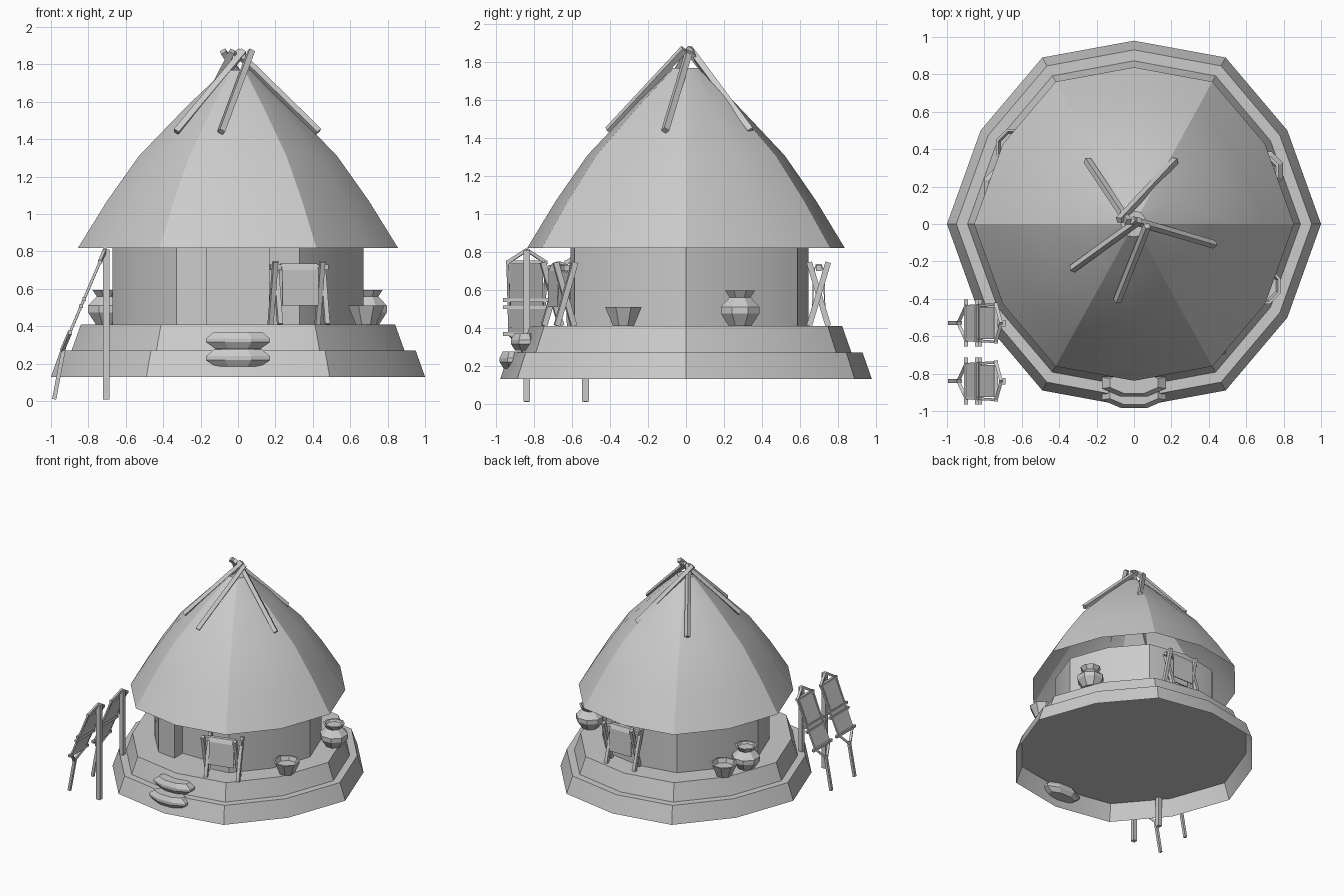
import bpy, bmesh, math
from mathutils import Vector, Matrix

cube = bpy.data.objects.get("Cube")
if cube:
    bpy.data.objects.remove(cube, do_unlink=True)

clay = bpy.data.materials.new("plain_grey")
clay.use_nodes = True
GREY = (0.6, 0.6, 0.6, 1)
clay.diffuse_color = GREY
clay.node_tree.nodes["Principled BSDF"].inputs["Base Color"].default_value = GREY


def finish(name, bm, smooth=None):
    bmesh.ops.recalc_face_normals(bm, faces=bm.faces)
    mesh = bpy.data.meshes.new(name)
    bm.to_mesh(mesh)
    bm.free()
    mesh.materials.append(clay)
    obj = bpy.data.objects.new(name, mesh)
    bpy.context.collection.objects.link(obj)
    if smooth:
        bpy.ops.object.select_all(action="DESELECT")
        obj.select_set(True)
        bpy.context.view_layer.objects.active = obj
        bpy.ops.object.shade_smooth_by_angle(angle=math.radians(smooth))
    return obj


def loft(bm, rings, bottom=True, top=True):
    """Skin a stack of equal-length point rings, with optional end caps."""
    loops = [[bm.verts.new(p) for p in ring] for ring in rings]
    for a, b in zip(loops, loops[1:]):
        for i in range(len(a)):
            j = (i + 1) % len(a)
            bm.faces.new((a[i], a[j], b[j], b[i]))
    if bottom:
        bm.faces.new(loops[0][::-1])
    if top:
        bm.faces.new(loops[-1])


def outline():
    """Twelve-sided plan shared by the plinth, walls and roof."""
    q = [(1, 0), (0.82, 0.5), (0.49, 0.89), (0, 0.98)]
    half = q + [(-x, y) for x, y in reversed(q[:3])]
    return half + [(x, -y) for x, y in reversed(half[1:-1])]


PLAN = outline()


def plan_shell(name, profile, smooth):
    """Shell open at the bottom and closed at the top."""
    bm = bmesh.new()
    loft(bm, [[(x * r, y * r, z) for x, y in PLAN] for r, z in profile], bottom=False)
    return finish(name, bm, smooth)


def turned(name, profile, centre, sides=8, stretch=(1, 1)):
    bm = bmesh.new()
    cx, cy = centre
    angles = [math.tau * (i + 0.5) / sides for i in range(sides)]
    loft(bm, [[(cx + r * stretch[0] * math.cos(a), cy + r * stretch[1] * math.sin(a), z)
               for a in angles] for r, z in profile])
    return finish(name, bm)


def beam(bm, start, end, width, depth=None, roll=0):
    """Square bar between two points."""
    start, end = Vector(start), Vector(end)
    d = end - start
    rot = d.to_track_quat("Z", "Y").to_matrix().to_4x4() @ Matrix.Rotation(math.radians(roll), 4, "Z")
    size = Matrix.Diagonal((width, depth or width, d.length, 1))
    bmesh.ops.create_cube(bm, size=1, matrix=Matrix.Translation((start + end) / 2) @ rot @ size)


# Two-tier hollow plinth
plan_shell("plinth_lower", [(1, 0.13), (0.95, 0.27)], 30)
plan_shell("plinth_upper", [(0.89, 0.27), (0.84, 0.41)], 30)

# Open-topped wall with a recessed doorway at the front
door = [(-0.165, -0.61), (-0.165, -0.5), (0.165, -0.5), (0.165, -0.61)]
plan = []
for x, y in PLAN:
    plan += door if y < -0.95 else [(x * 0.67, y * 0.66)]
bm = bmesh.new()
loft(bm, [[(x, y, z) for x, y in plan] for z in (0.41, 0.825)], bottom=False, top=False)
finish("wall", bm, 30)

# Thatched roof shell, open underneath
plan_shell("thatch_roof", [(0.855, 0.82), (0.7, 1.07), (0.53, 1.31), (0.27, 1.58), (0.07, 1.77)], 25)

# Crossed poles at the peak
poles = [((0.22, 0.34), (-0.08, 0.02)), ((-0.25, 0.34), (-0.03, 0.01)), ((-0.33, -0.24), (0.03, 0.02)),
         ((-0.09, -0.41), (0.07, -0.01)), ((0.43, -0.11), (-0.01, 0.02))]
bm = bmesh.new()
for low, high in poles:
    beam(bm, (*low, 1.44), (*high, 1.87), 0.032, roll=45)
finish("roof_poles", bm)

# Stone steps in front of the door
for name, y, z in (("upper_step", -0.85, 0.28), ("lower_step", -0.91, 0.185)):
    turned(name, [(0.13, z), (0.185, z + 0.035), (0.185, z + 0.055), (0.14, z + 0.09)], (0, y), 8, (1, 0.43))

# Jugs and bowls on the plinth
jug = [(0.065, 0.41), (0.11, 0.475), (0.11, 0.51), (0.06, 0.56), (0.085, 0.595), (0.07, 0.595), (0.06, 0.58)]
bowl = [(0.06, 0.41), (0.105, 0.51), (0.092, 0.51), (0.08, 0.475)]
turned("left_jug", jug, (0.695, 0.285))
turned("right_jug", jug, (-0.7, 0.2))
turned("left_bowl", bowl, (0.685, -0.33))
turned("right_bowl", bowl, (-0.64, 0.41))


# Trestle racks with a cloth over the bar
def rack(name, x, y, turn):
    place = Matrix.Translation((x, y, 0)) @ Matrix.Rotation(math.radians(turn), 4, "Z")
    bm = bmesh.new()
    for side in (-1, 1):
        for lean in (-1, 1):
            px = side * 0.13 + lean * 0.013
            beam(bm, (px, -0.05 * lean, 0.41), (px, 0.05 * lean, 0.745), 0.026, 0.03)
    beam(bm, (-0.16, 0, 0.715), (0.16, 0, 0.715), 0.03)
    bmesh.ops.transform(bm, matrix=place, verts=bm.verts)
    finish(name + "_frame", bm)
    bm = bmesh.new()
    drape = [(-0.035, 0.51), (-0.03, 0.7), (-0.015, 0.735), (0.015, 0.735), (0.03, 0.7), (0.035, 0.51)]
    inner = [(p * 0.8, z - 0.008 if z > 0.6 else z) for p, z in reversed(drape)]
    loft(bm, [[(px, p, z) for p, z in drape + inner] for px in (-0.1, 0.1)])
    bmesh.ops.transform(bm, matrix=place, verts=bm.verts)
    finish(name + "_cloth", bm)


rack("front_rack", 0.325, -0.67, 15)
rack("back_rack", 0.1, 0.7, 0)


# Leaning hide-drying stands
def stand(name, y):
    top, foot = Vector((-0.71, y, 0.81)), Vector((-0.94, y, 0.27))

    def at(t, dy):
        return top.lerp(foot, t) + Vector((0, dy, 0))

    bm = bmesh.new()
    beam(bm, (-0.705, y, 0.01), (-0.705, y, 0.81), 0.035)
    beam(bm, (-0.983, y, 0.01), (-0.93, y, 0.29), 0.022)
    for s in (-1, 1):
        beam(bm, at(0, 0), at(0.12, s * 0.1), 0.018)
        beam(bm, at(0.12, s * 0.1), at(0.82, s * 0.09), 0.014)
        beam(bm, at(0.82, s * 0.09), at(1, 0), 0.018)
    for t, reach in ((0.12, 0.11), (0.49, 0.125), (0.56, 0.125), (0.82, 0.125)):
        beam(bm, at(t, -reach), at(t, reach), 0.02)
    finish(name + "_frame", bm)
    bm = bmesh.new()
    beam(bm, at(0.12, 0), at(0.8, 0), 0.17, 0.012)
    finish(name + "_hide", bm)


stand("front_stand", -0.84)
stand("rear_stand", -0.53)
